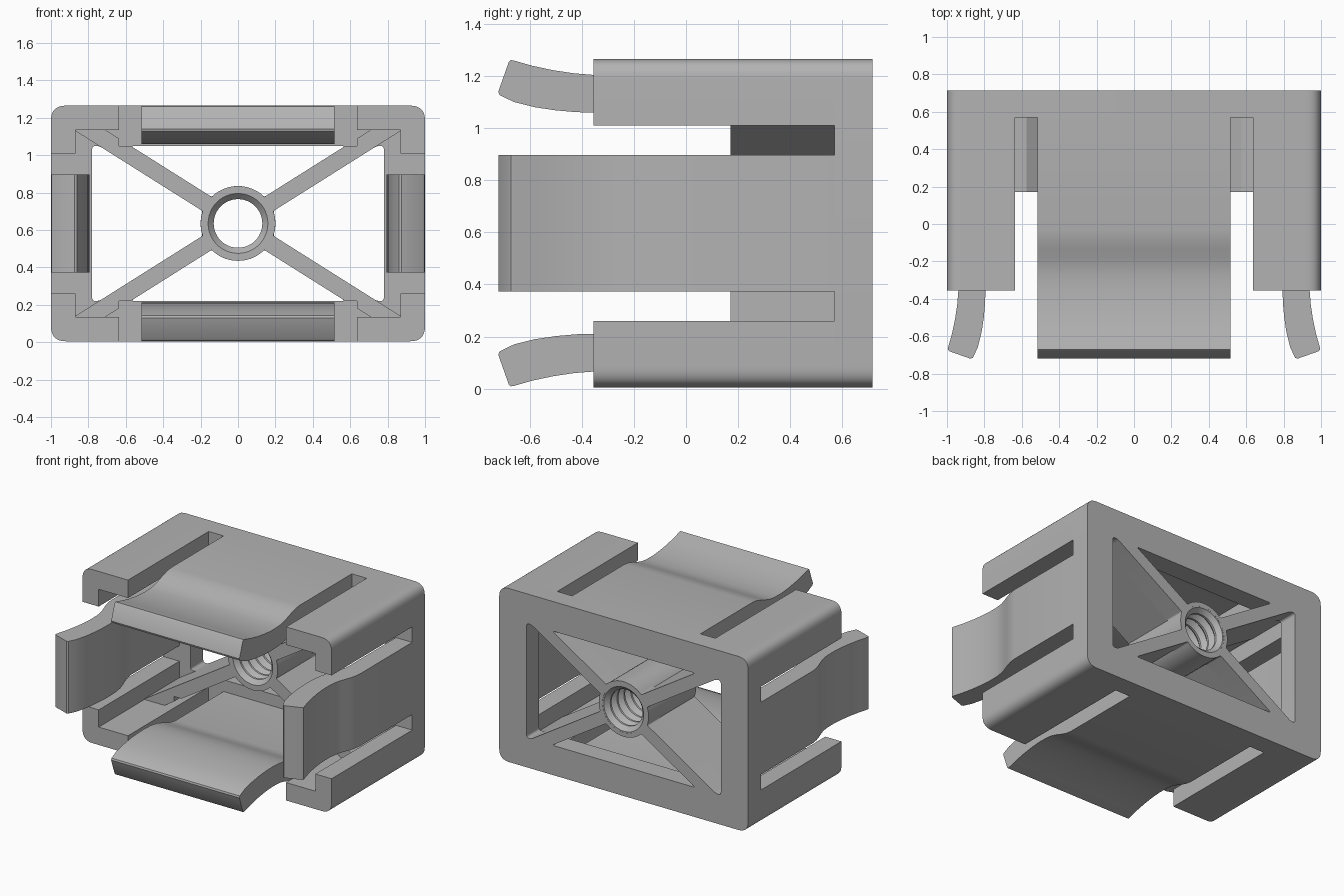
import bpy, bmesh, math
from mathutils import Matrix

cube = bpy.data.objects.get("Cube")
if cube:
    bpy.data.objects.remove(cube, do_unlink=True)

grey = bpy.data.materials.new("plain grey")
grey.use_nodes = True
GREY = (0.45, 0.45, 0.45, 1)
grey.diffuse_color = GREY
grey.node_tree.nodes["Principled BSDF"].inputs["Base Color"].default_value = GREY

MID, HALF = 0.635, 0.63            # housing mid height and half height
BACK, PLATE, FRONT, WEB = 0.715, 0.57, -0.355, 0.17
DIAG = math.atan2(HALF, 1)         # spoke angle
HUB, SPOKE = 0.2, 0.045            # hub radius, spoke half width


def finish(obj):
    bm = bmesh.new()
    bm.from_mesh(obj.data)
    bmesh.ops.remove_doubles(bm, verts=bm.verts, dist=0.0002)
    bmesh.ops.recalc_face_normals(bm, faces=bm.faces)
    bm.to_mesh(obj.data)
    bm.free()
    obj.data.materials.clear()
    obj.data.materials.append(grey)
    bpy.ops.object.select_all(action='DESELECT')
    obj.select_set(True)
    bpy.context.view_layer.objects.active = obj
    bpy.ops.object.shade_smooth_by_angle(angle=math.radians(30))


def rounded(corners, steps=6):
    """Round each (x, z, radius) corner of a closed outline."""
    out = []
    for i, (x, z, r) in enumerate(corners):
        if r == 0:
            out.append((x, z))
            continue
        ends = []
        for j in (i - 1, (i + 1) % len(corners)):
            dx, dz = corners[j][0] - x, corners[j][1] - z
            k = r / math.hypot(dx, dz)
            ends.append((x + dx * k, z + dz * k))
        (ax, az), (bx, bz) = ends
        for s in range(steps + 1):
            t = s / steps
            u = 1 - t
            out.append((u * u * ax + 2 * u * t * x + t * t * bx,
                        u * u * az + 2 * u * t * z + t * t * bz))
    return out


def arc(radius, a, b, n):
    return [(radius * math.cos(a + (b - a) * i / n),
             radius * math.sin(a + (b - a) * i / n)) for i in range(n + 1)]


def extrude(name, loops, y0, y1):
    """Fill xz outlines (inner loops become holes) between two depths."""
    curve = bpy.data.curves.new(name, 'CURVE')
    curve.dimensions = '2D'
    curve.fill_mode = 'BOTH'
    curve.extrude = (y1 - y0) / 2
    for loop in loops:
        s = curve.splines.new('POLY')
        s.points.add(len(loop) - 1)
        for p, (x, z) in zip(s.points, loop):
            p.co = (x, z, 0, 1)
        s.use_cyclic_u = True
    obj = bpy.data.objects.new(name, curve)
    bpy.context.collection.objects.link(obj)
    bpy.ops.object.select_all(action='DESELECT')
    obj.select_set(True)
    bpy.context.view_layer.objects.active = obj
    bpy.ops.object.convert(target='MESH')
    obj = bpy.context.view_layer.objects.active
    place = Matrix.Translation((0, (y0 + y1) / 2, MID)) @ Matrix.Rotation(math.pi / 2, 4, 'X')
    obj.data.transform(place)
    finish(obj)
    return obj


# Back plate with four windows and the hub hole
wx, wz = 0.78, 0.415
off = SPOKE / math.cos(DIAG)
slope = math.tan(DIAG)
spread = math.asin(SPOKE / HUB)
top_x = (wz - off) / slope
side_z = min(wz, wx * slope - SPOKE / math.cos(DIAG))
hub_top = arc(HUB, DIAG + spread, math.pi - DIAG - spread, 14)
hub_side = arc(HUB, -DIAG + spread, DIAG - spread, 14)


def window(far, hub):
    ends = (0, len(hub) - 1)
    return rounded([(x, z, 0.02) for x, z in far]
                   + [(x, z, 0.01 if i in ends else 0) for i, (x, z) in enumerate(hub)])


top = window([(-top_x, wz), (top_x, wz)], hub_top)
side_far = [(wx, side_z), (wx, -side_z)]
if wx * slope - off > wz:
    side_x = (wz + off) / slope
    side_far = [(side_x, wz), (wx, wz), (wx, -wz), (side_x, -wz)]
side = window(side_far, hub_side)
flip_x = lambda loop: [(-x, z) for x, z in loop]
flip_z = lambda loop: [(x, -z) for x, z in loop]
outline = rounded([(1, HALF, .08), (-1, HALF, .08), (-1, -HALF, .08), (1, -HALF, .08)], 8)
hole = arc(0.17, 0, 2 * math.pi, 48)[:-1]
extrude("back_plate", [outline, top, flip_z(top), side, flip_x(side), hole], PLATE, BACK)

# Four corner rails
T = 0.13
rail = rounded([(0.635, HALF, 0), (1, HALF, .08), (1, 0.375, 0), (1 - T, 0.375, 0),
                (1 - T, HALF - T, 0), (0.635, HALF - T, 0)], 8)
for height, fz in (("upper", 1), ("lower", -1)):
    for hand, fx in (("left", 1), ("right", -1)):
        extrude(f"{height}_{hand}_rail", [[(x * fx, z * fz) for x, z in rail]], FRONT, PLATE)

# Diagonal spokes, notched where the upper and lower slots pass
lo = 0.19
c, s = math.cos(DIAG), math.sin(DIAG)
px, pz = -s * SPOKE, c * SPOKE
step_x = (wz - off) / slope
spoke = [(lo * c + px, lo * s + pz), (step_x, wz), (0.635, wz),
         (0.635, 0.635 * slope + off), (0.87 + px, 0.87 * slope + pz),
         (0.9 - px, 0.9 * slope - pz), (lo * c - px, lo * s - pz)]
for height, fz in (("upper", 1), ("lower", -1)):
    for hand, fx in (("left", 1), ("right", -1)):
        extrude(f"{height}_{hand}_spoke", [[(x * fx, z * fz) for x, z in spoke]], WEB, PLATE)

# Threaded hub: a turned sleeve with grooves in the bore
groove, crest, turns = 0.16, 0.13, 7
y0, y1 = WEB, BACK
pitch = (y1 - y0) / turns
profile = [(HUB, y0), (HUB, y1 - 0.01), (0.165, y1 - 0.001)]
profile = [(HUB, y0), (HUB, y1 - 0.001), (groove, y1 - 0.001)]
for i in reversed(range(turns)):
    base = y0 + i * pitch
    profile += [(crest, base + pitch * 0.6), (crest, base + pitch * 0.4), (groove, base)]
bm = bmesh.new()
N = 48
rings = []
for r, y in profile:
    rings.append([bm.verts.new((r * math.cos(2 * math.pi * k / N), y,
                                MID + r * math.sin(2 * math.pi * k / N))) for k in range(N)])
for a, b in zip(rings, rings[1:] + rings[:1]):
    for k in range(N):
        bm.faces.new((a[k], a[(k + 1) % N], b[(k + 1) % N], b[k]))
mesh = bpy.data.meshes.new("threaded_hub")
bm.to_mesh(mesh)
bm.free()
hub = bpy.data.objects.new("threaded_hub", mesh)
bpy.context.collection.objects.link(hub)
finish(hub)

# Four spring tabs: profile of (depth y, distance in from the outer face)
outer = [(PLATE, 0), (-.03, 0), (-.08, .007), (-.13, .022), (-.18, .04), (-.23, .054),
         (-.28, .06), (-.355, .061), (-.43, .055), (-.51, .043), (-.59, .026), (-.66, .006)]
tip = [(-.672, .004), (-.68, .012), (-.72, .125), (-.716, .138)]
inner = [(-.66, .165), (-.58, .185), (-.5, .197), (-.42, .204), (-.34, .206), (-.27, .203),
         (-.2, .193), (-.14, .175), (-.08, .152), (-.03, .137), (.02, T), (PLATE, T)]


def tab(name, half_width, reach, angle):
    bm = bmesh.new()
    face = bm.faces.new([bm.verts.new((-half_width, y, reach - d)) for y, d in outer + tip + inner])
    grown = bmesh.ops.extrude_face_region(bm, geom=[face])["geom"]
    bmesh.ops.translate(bm, vec=(2 * half_width, 0, 0),
                        verts=[v for v in grown if isinstance(v, bmesh.types.BMVert)])
    bm.transform(Matrix.Translation((0, 0, MID)) @ Matrix.Rotation(angle, 4, 'Y'))
    mesh = bpy.data.meshes.new(name)
    bm.to_mesh(mesh)
    bm.free()
    obj = bpy.data.objects.new(name, mesh)
    bpy.context.collection.objects.link(obj)
    finish(obj)


tab("top_tab", 0.515, HALF, 0)
tab("left_tab", 0.262, 1, math.pi / 2)
tab("bottom_tab", 0.515, HALF, math.pi)
tab("right_tab", 0.262, 1, -math.pi / 2)
